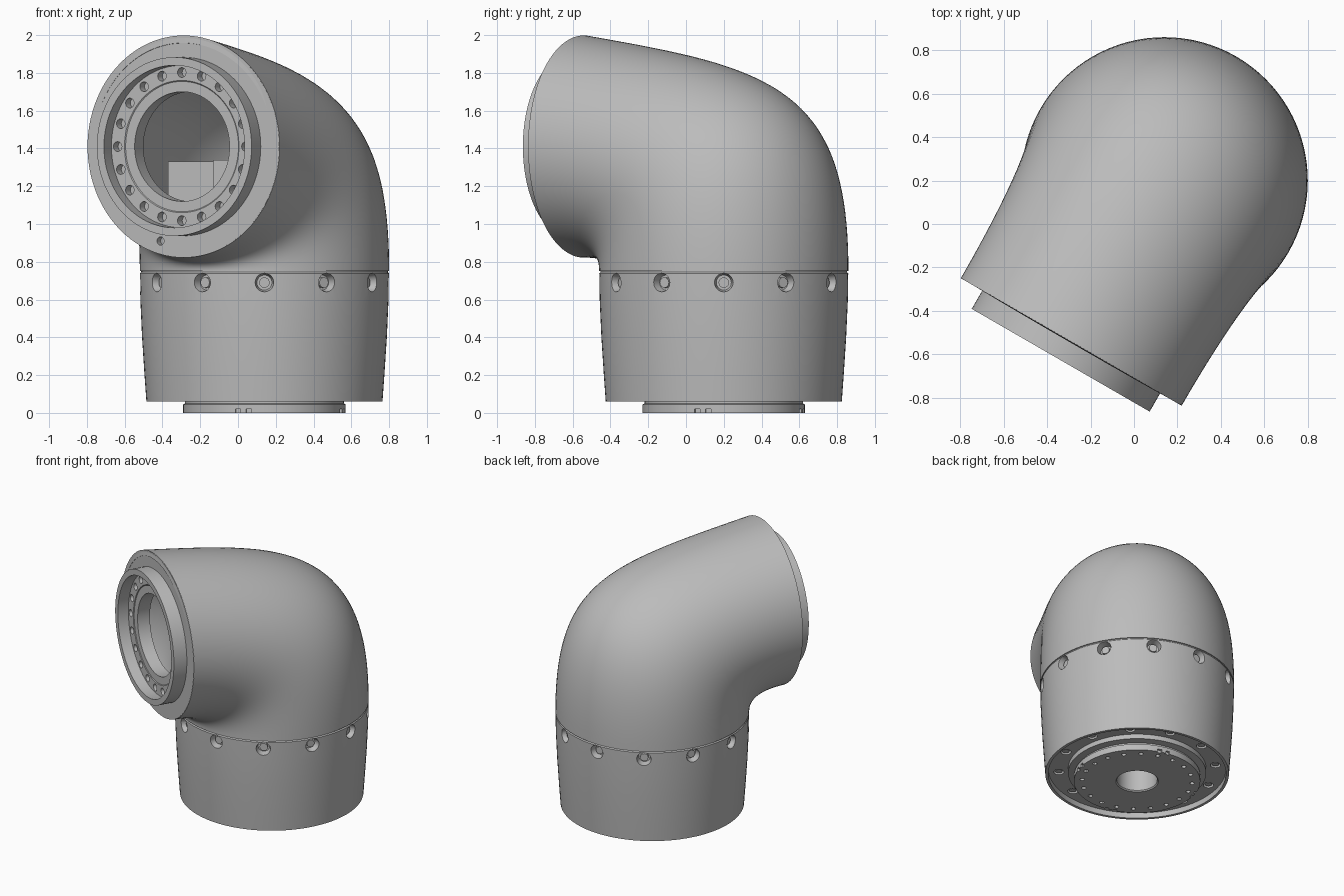
import bpy, bmesh
from math import sin, cos, pi, radians
from mathutils import Matrix, Vector

if "Cube" in bpy.data.objects:
    bpy.data.objects.remove(bpy.data.objects["Cube"], do_unlink=True)

grey = bpy.data.materials.new("plain_grey")
grey.use_nodes = True
grey.diffuse_color = (0.5, 0.5, 0.5, 1)
grey.node_tree.nodes["Principled BSDF"].inputs["Base Color"].default_value = (0.5, 0.5, 0.5, 1)

# Frames: the upright axis of the base, and the sideways axis of the arm
BASE = Vector((0.14, 0.2, 0))
ARM = Vector((-0.5, -0.866, 0)).normalized()
UP = Vector((0, 0, 1))
SIDE = UP.cross(ARM)
ARM_HEIGHT = 1.41
base_frame = Matrix.Translation(BASE)
arm_frame = (Matrix.Translation(BASE + UP * ARM_HEIGHT)
             @ Matrix((SIDE, UP, ARM)).transposed().to_4x4())


def spin_z(angle):
    return Matrix.Rotation(angle, 4, 'Z')


def move(x, y, z):
    return Matrix.Translation((x, y, z))


def bridge(bm, rings, closed):
    """Join rings of vertices with quads."""
    pairs = list(zip(rings, rings[1:]))
    if closed:
        pairs.append((rings[-1], rings[0]))
    for a, b in pairs:
        for i in range(len(a)):
            j = (i + 1) % len(a)
            bm.faces.new((a[i], a[j], b[j], b[i]))
    bmesh.ops.recalc_face_normals(bm, faces=bm.faces)


def finish(name, bm):
    mesh = bpy.data.meshes.new(name)
    bm.to_mesh(mesh)
    bm.free()
    mesh.materials.append(grey)
    obj = bpy.data.objects.new(name, mesh)
    bpy.context.collection.objects.link(obj)
    return obj


def smooth(obj):
    obj.data.shade_smooth()
    obj.data.set_sharp_from_angle(angle=radians(30))


def lathe(name, profile, frame, segments=96):
    """Turn a closed (radius, height) profile about the frame's z axis."""
    bm = bmesh.new()
    rings = [[bm.verts.new(frame @ Vector((r * cos(2 * pi * i / segments),
                                           r * sin(2 * pi * i / segments), h)))
              for i in range(segments)] for r, h in profile]
    bridge(bm, rings, True)
    return finish(name, bm)


def pegs(bm, frames, r1, r2, depth, segments=20):
    for f in frames:
        bmesh.ops.create_cone(bm, cap_ends=True, segments=segments,
                              radius1=r1, radius2=r2, depth=depth, matrix=f)


def apply_modifiers(obj):
    graph = bpy.context.evaluated_depsgraph_get()
    mesh = bpy.data.meshes.new_from_object(obj.evaluated_get(graph))
    obj.modifiers.clear()
    obj.data = mesh


def cut(obj, bm):
    cutter = finish(obj.name + "_cutter", bm)
    cutter.hide_render = True
    mod = obj.modifiers.new("holes", 'BOOLEAN')
    mod.operation = 'DIFFERENCE'
    mod.solver = 'EXACT'
    mod.object = cutter
    apply_modifiers(obj)
    bpy.data.objects.remove(cutter, do_unlink=True)


def circle_frames(frame, count, radius, height, tilt=None):
    tilt = tilt or Matrix()
    return [frame @ spin_z(2 * pi * i / count) @ move(radius, 0, height) @ tilt
            for i in range(count)]


OUTWARD = Matrix.Rotation(pi / 2, 4, 'Y')

# Elbow shell: oval sections between an outer and an inner curve
def bezier(points, t):
    s = 1 - t
    a, b, c, d = (Vector(p) for p in points)
    return a * s**3 + b * 3 * s * s * t + c * 3 * s * t * t + d * t**3


OUTER = [(-0.66, 0.75), (-0.66, 1.75), (-0.25, 1.83), (0.856, 1.998)]
INNER = [(0.66, 0.75), (0.66, 0.80), (0.72, 0.822), (0.856, 0.822)]
bm = bmesh.new()
rings = []
for k in range(41):
    t = k / 40
    o, n = bezier(OUTER, t), bezier(INNER, t)
    mid, half = (o + n) / 2, (o - n) / 2
    width = 0.66 - 0.073 * t * t * (3 - 2 * t)
    ring = []
    for i in range(96):
        a = 2 * pi * i / 96
        p = mid + half * cos(a)
        ring.append(bm.verts.new(BASE + ARM * p.x + UP * p.y + SIDE * width * sin(a)))
    rings.append(ring)
bridge(bm, rings, False)
elbow = finish("elbow_shell", bm)
shell = elbow.modifiers.new("wall", 'SOLIDIFY')
shell.thickness = 0.04
shell.offset = -1
apply_modifiers(elbow)
smooth(elbow)

# Lower sleeve with recessed floor, side screw holes and floor bolt holes
sleeve = lathe("lower_sleeve", [
    (0.625, 0.06), (0.635, 0.2), (0.648, 0.4), (0.657, 0.6), (0.66, 0.738),
    (0.653, 0.745), (0.653, 0.752), (0.6, 0.752), (0.6, 0.16), (0.16, 0.16),
    (0.16, 0.1), (0.605, 0.1), (0.605, 0.06)], base_frame)
bm = bmesh.new()
pegs(bm, circle_frames(base_frame, 12, 0.66, 0.69, OUTWARD), 0.04, 0.06, 0.1)
pegs(bm, circle_frames(base_frame @ spin_z(pi / 12), 12, 0.535, 0.1), 0.035, 0.035, 0.06)
cut(sleeve, bm)
smooth(sleeve)

# Screw heads in the side holes and in the floor
bm = bmesh.new()
pegs(bm, circle_frames(base_frame, 12, 0.615, 0.69, OUTWARD), 0.028, 0.028, 0.03, 12)
pegs(bm, circle_frames(base_frame @ spin_z(pi / 12), 12, 0.535, 0.118), 0.024, 0.024, 0.025, 12)
smooth(finish("screw_heads", bm))

# Bottom hub with a through tube, a ring of small holes and edge notches
hub = lathe("bottom_hub", [
    (0.137, 0.008), (0.145, 0), (0.43, 0), (0.43, 0.045), (0.42, 0.05),
    (0.42, 0.06), (0.47, 0.065), (0.47, 0.11), (0.17, 0.11), (0.17, 0.6),
    (0.137, 0.6)], base_frame)
bm = bmesh.new()
pegs(bm, circle_frames(base_frame, 20, 0.375, 0), 0.016, 0.016, 0.06, 12)
for angle in (-105, -15, 75, 165):
    for step in (-4, 4):
        bmesh.ops.create_cube(bm, size=0.03, matrix=base_frame
                              @ spin_z(radians(angle + step)) @ move(0.43, 0, 0.005))
cut(hub, bm)
smooth(hub)

# Arm flange: flat face, raised lip, recessed bolt ring and open bore
flange = lathe("arm_flange", [
    (0.29, 0.78), (0.29, 0.872), (0.345, 0.872), (0.35, 0.876), (0.43, 0.876),
    (0.43, 0.955), (0.473, 0.955), (0.473, 0.858), (0.586, 0.858),
    (0.584, 0.85), (0.56, 0.82), (0.56, 0.78)], arm_frame)
bm = bmesh.new()
pegs(bm, circle_frames(arm_frame, 20, 0.392, 0.876), 0.026, 0.026, 0.1, 16)
pegs(bm, [arm_frame @ move(-0.14, -0.5, 0.858)], 0.022, 0.022, 0.08, 16)
cut(flange, bm)
smooth(flange)


# Drive housing seen through the bore
def block(name, low, high):
    low, high = Vector(low), Vector(high)
    bm = bmesh.new()
    bmesh.ops.create_cube(bm, size=1, matrix=Matrix.Translation((low + high) / 2)
                          @ Matrix.Diagonal((*(high - low), 1)))
    finish(name, bm)


block("drive_housing", (-0.37, 0.05, 0.5), (-0.13, 0.4, 1.33))
block("drive_housing_rear", (-0.13, 0.12, 0.5), (0.3, 0.4, 1.34))
